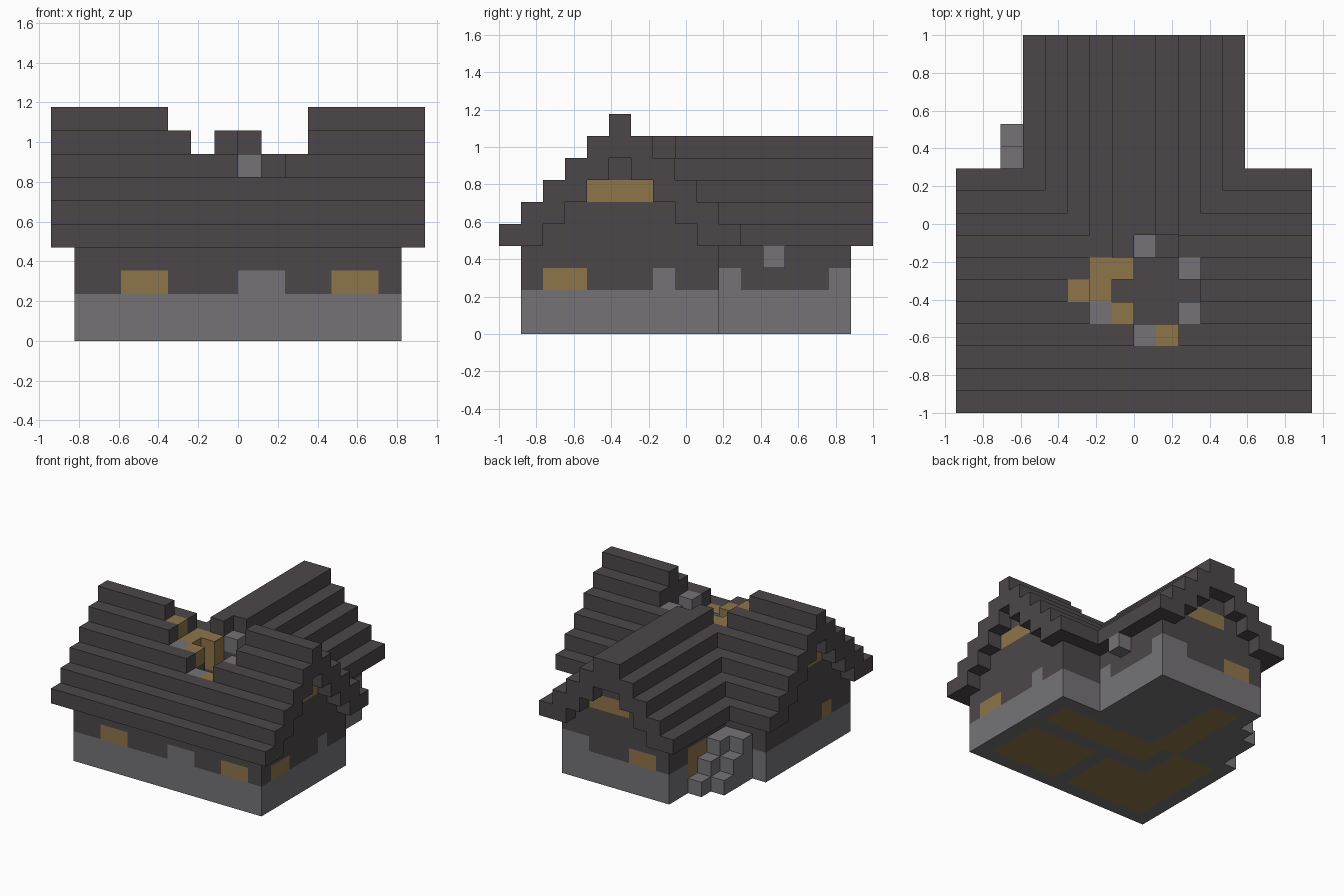
import bpy
import bmesh
from mathutils import Vector

old = bpy.data.objects.get("Cube")
if old:
    bpy.data.objects.remove(old, do_unlink=True)

U = 2 / 17  # edge of one building block


def material(name, rgb):
    m = bpy.data.materials.new(name)
    m.use_nodes = True
    m.diffuse_color = (*rgb, 1)
    bsdf = m.node_tree.nodes["Principled BSDF"]
    bsdf.inputs["Base Color"].default_value = (*rgb, 1)
    bsdf.inputs["Roughness"].default_value = 0.9
    return m


DARK = material("dark timber", (0.073, 0.064, 0.068))
STONE = material("grey stone", (0.178, 0.171, 0.182))
WOOD = material("brown planks", (0.275, 0.178, 0.068))

PARTS = {
    "stone_base": STONE, "walls": DARK, "roof": DARK, "wall_stones": STONE,
    "windows": WOOD, "door": WOOD, "floor_planks": WOOD, "steps": STONE,
    "broken_beams": WOOD, "broken_stones": STONE, "eave_stone": STONE,
}

cells = {}


def fill(part, xs, ys, zs):
    """Fill a block range; each range is (start, end)."""
    for i in range(*xs):
        for j in range(*ys):
            for k in range(*zs):
                cells[i, j, k] = part


# Stone base and lower walls of both wings
for part, zs in (("stone_base", (0, 2)), ("walls", (2, 4))):
    fill(part, (-7, 7), (1, 10), zs)
    fill(part, (-4, 4), (10, 16), zs)

# Gable walls, then the stepped roofs over them
for j in range(1, 10):
    fill("walls", (-7, 7), (j, j + 1), (4, 8 - abs(j - 5)))
for i in range(-4, 4):
    d = max(i, -1 - i)
    fill("walls", (i, i + 1), (6, 16), (4, 7 - d))
for i in range(-5, 5):
    top = 9 - max(i, -1 - i)
    fill("roof", (i, i + 1), (6, 17), (max(4, top - 2), top))
for j in range(11):
    top = 10 - abs(j - 5)
    fill("roof", (-8, 8), (j, j + 1), (max(4, top - 2), top))

# Windows in the gables and walls
for i in (-7, 6):
    fill("windows", (i, i + 1), (4, 7), (6, 7))
fill("windows", (-1, 2), (15, 16), (5, 6))
fill("windows", (-5, -3), (1, 2), (2, 3))
fill("windows", (4, 6), (1, 2), (2, 3))
fill("windows", (6, 7), (2, 4), (2, 3))
fill("windows", (-7, -6), (3, 4), (2, 3))
fill("windows", (-3, -1), (15, 16), (2, 3))
fill("door", (-4, -3), (12, 14), (1, 3))

# Stones rising above the base
fill("wall_stones", (0, 2), (1, 2), (2, 3))
fill("wall_stones", (6, 7), (7, 8), (2, 3))
fill("wall_stones", (3, 4), (10, 11), (2, 3))
fill("wall_stones", (2, 4), (15, 16), (2, 3))
fill("eave_stone", (4, 5), (12, 13), (3, 4))

# Floors of the rooms, showing underneath
for xs, ys in (((1, 6), (2, 6)), ((-6, 0), (2, 6)), ((-6, -3), (6, 9)),
               ((-2, 6), (7, 9)), ((-3, -1), (9, 15))):
    fill("floor_planks", xs, ys, (0, 1))

# Steps in the inner corner
for i, first in ((-5, 14), (-6, 13)):
    for j in range(10, first):
        fill("steps", (i, i + 1), (j, j + 1), (0, min(3, first - j)))


def cut(part, xs, ys, top, depth=1):
    """Break the roof down to a height and show another part there."""
    for i in range(*xs):
        for j in range(*ys):
            for k in range(top, 10):
                cells.pop((i, j, k), None)
    fill(part, xs, ys, (top - depth, top))


# Hole in the roof
cut("walls", (0, 2), (4, 7), 5)
cut("walls", (-1, 0), (5, 6), 5)
cut("walls", (2, 3), (5, 6), 5)
cut("broken_stones", (0, 1), (3, 4), 7)
cut("broken_beams", (1, 2), (3, 4), 7)
cut("broken_stones", (-2, -1), (4, 5), 8)
cut("broken_beams", (-1, 0), (4, 5), 8)
cut("broken_beams", (-3, -2), (5, 6), 9)
cut("broken_beams", (-2, -1), (5, 6), 8)
cut("broken_beams", (-2, 0), (6, 7), 8, 2)
cut("broken_stones", (2, 3), (4, 5), 8)
cut("broken_stones", (2, 3), (6, 7), 8)
cut("broken_stones", (0, 1), (7, 8), 8)
cut("roof", (1, 2), (7, 8), 7)


def build(part):
    """Make one mesh from the outer faces of a part's blocks."""
    bm = bmesh.new()
    for cell in [c for c, p in cells.items() if p == part]:
        for axis in range(3):
            for side in (0, 1):
                near = list(cell)
                near[axis] += 2 * side - 1
                if tuple(near) in cells:
                    continue
                a, b = Vector(), Vector()
                a[(axis + 1) % 3] = b[(axis + 2) % 3] = 1
                o = Vector(cell)
                o[axis] += side
                loop = [o, o + a, o + a + b, o + b]
                if not side:
                    loop.reverse()
                bm.faces.new([bm.verts.new(p * U - Vector((0, 1, 0)))
                              for p in loop])
    bmesh.ops.remove_doubles(bm, verts=bm.verts, dist=0.001)
    bmesh.ops.dissolve_limit(bm, angle_limit=0.01, verts=bm.verts,
                             edges=bm.edges)
    mesh = bpy.data.meshes.new(part)
    bm.to_mesh(mesh)
    bm.free()
    mesh.materials.append(PARTS[part])
    bpy.context.collection.objects.link(bpy.data.objects.new(part, mesh))


for part in PARTS:
    build(part)
